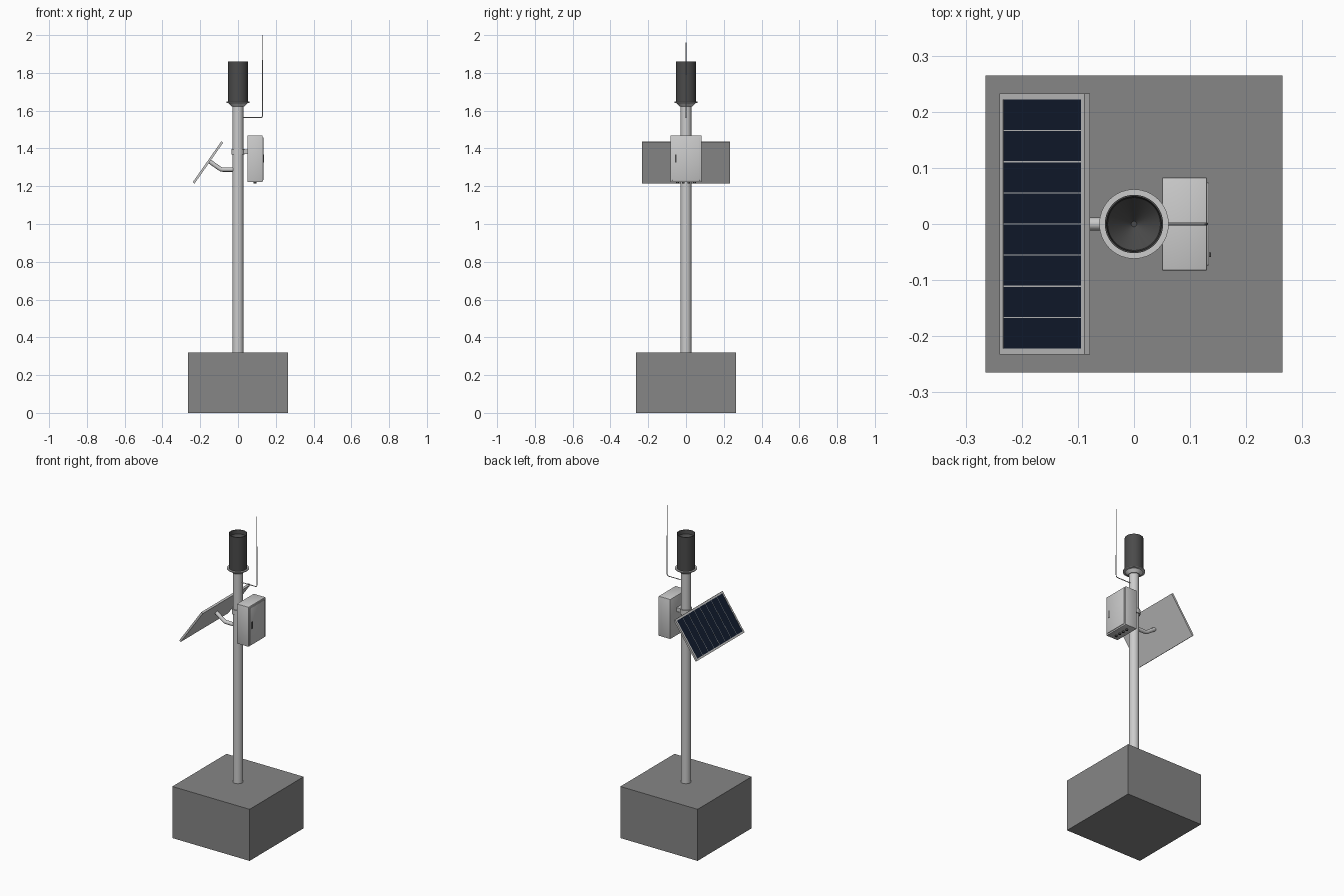
import bpy, bmesh, math
from mathutils import Matrix, Vector

if "Cube" in bpy.data.objects:
    bpy.data.objects.remove(bpy.data.objects["Cube"])


def mat(name, col):
    m = bpy.data.materials.new(name)
    m.diffuse_color = (*col, 1)
    m.use_nodes = True
    m.node_tree.nodes["Principled BSDF"].inputs["Base Color"].default_value = m.diffuse_color
    return m


DARK = mat("dark_grey", (0.07, 0.07, 0.07))
NAVY = mat("navy_cells", (0.006, 0.012, 0.03))
CONCRETE = mat("concrete", (0.24, 0.24, 0.24))


def finish(name, bm, material=None, smooth=False, matrix=None):
    bmesh.ops.recalc_face_normals(bm, faces=bm.faces)
    me = bpy.data.meshes.new(name)
    bm.to_mesh(me)
    bm.free()
    ob = bpy.data.objects.new(name, me)
    bpy.context.collection.objects.link(ob)
    if matrix:
        ob.matrix_world = matrix
    if material:
        me.materials.append(material)
    if smooth:
        bpy.ops.object.select_all(action='DESELECT')
        ob.select_set(True)
        bpy.context.view_layer.objects.active = ob
        bpy.ops.object.shade_smooth_by_angle(angle=math.radians(35))
    return ob


def box(name, lo, hi, material=None, bevel=0, matrix=None):
    bm = bmesh.new()
    lo, hi = Vector(lo), Vector(hi)
    bmesh.ops.create_cube(bm, size=1, matrix=Matrix.Translation((lo + hi) / 2)
                          @ Matrix.Diagonal((*(hi - lo), 1)))
    if bevel:
        bmesh.ops.bevel(bm, geom=bm.edges[:], offset=bevel, segments=2,
                        affect='EDGES', profile=0.5)
    return finish(name, bm, material, bool(bevel), matrix)


def lathe(name, profile, material=None, segs=32, matrix=None):
    # revolve (radius, z) points about the z axis
    bm = bmesh.new()
    vs = [bm.verts.new((r, 0, z)) for r, z in profile]
    es = [bm.edges.new(p) for p in zip(vs, vs[1:])]
    bmesh.ops.spin(bm, geom=vs + es, cent=(0, 0, 0), axis=(0, 0, 1),
                   angle=2 * math.pi, steps=segs)
    bmesh.ops.remove_doubles(bm, verts=bm.verts, dist=1e-5)
    return finish(name, bm, material, True, matrix)


def tube(name, pts, radius, sides=16):
    # sweep a tapering circle along (x, z) points in the y = 0 plane
    bm = bmesh.new()
    pts = [Vector((x, 0, z)) for x, z in pts]
    rings = []
    for i, p in enumerate(pts):
        t = (pts[min(i + 1, len(pts) - 1)] - pts[max(i - 1, 0)]).normalized()
        n = Vector((-t.z, 0, t.x))
        r = radius[i] if isinstance(radius, list) else radius
        rings.append([bm.verts.new(p + r * (n * math.cos(a) + Vector((0, 1, 0)) * math.sin(a)))
                      for a in (2 * math.pi * k / sides for k in range(sides))])
    for a, b in zip(rings, rings[1:]):
        for k in range(sides):
            j = (k + 1) % sides
            bm.faces.new((a[k], a[j], b[j], b[k]))
    bm.faces.new(rings[0])
    bm.faces.new(rings[-1])
    return finish(name, bm, None, True)


# Foundation and mast
box("concrete_base", (-0.265, -0.265, 0), (0.265, 0.265, 0.32), CONCRETE)
lathe("mast", [(0, 0.31), (0.029, 0.31), (0.029, 1.642), (0, 1.642)])

# Rain gauge: mounting flange and open-topped funnel cylinder
lathe("gauge_flange", [(0, 1.622), (0.033, 1.622), (0.05, 1.640), (0.062, 1.642),
                       (0.062, 1.648), (0, 1.648)])
lathe("rain_gauge", [(0, 1.648), (0.052, 1.648), (0.052, 1.86), (0.049, 1.86),
                     (0.047, 1.835), (0.005, 1.785), (0, 1.785)], DARK, 48)

# Equipment box with door, latch, cable glands and mast bracket
box("equipment_box", (0.05, -0.083, 1.222), (0.130, 0.083, 1.468), None, 0.002)
box("box_door", (0.129, -0.074, 1.231), (0.134, 0.074, 1.459), None, 0.002)
box("door_latch", (0.133, -0.059, 1.325), (0.137, -0.051, 1.368), DARK)
for i in range(4):
    at = Matrix.Translation((0.09, -0.045 + 0.03 * i, 0))
    lathe(f"cable_gland_{i + 1}", [(0, 1.214), (0.007, 1.214), (0.007, 1.224), (0, 1.224)],
          DARK, 12, at)
lathe("mast_clamp", [(0.028, 1.367), (0.035, 1.367), (0.035, 1.397), (0.028, 1.397)])
box("box_bracket", (0.028, -0.02, 1.370), (0.052, 0.02, 1.394))

# Bent arm carrying the solar panel
tube("panel_arm", [(-0.02, 1.288), (-0.08, 1.288), (-0.09, 1.290), (-0.099, 1.295),
                   (-0.153, 1.333)], 0.0115)

# Solar panel, built flat then tilted to face -x and up
tilt = Matrix.Translation((-0.159, 0, 1.326)) @ Matrix.Rotation(math.radians(-55), 4, 'Y')
L, W, T, B = 0.132, 0.233, 0.006, 0.011
box("panel_back", (-L, -W, -T), (L, W, 0.003), matrix=tilt)
box("panel_cells", (-L + B, -W + B, 0.002), (L - B, W - B, 0.0048), NAVY, matrix=tilt)
for s, side in ((-1, "a"), (1, "b")):
    x0, x1 = sorted((s * L, s * (L - B)))
    y0, y1 = sorted((s * W, s * (W - B)))
    box("panel_frame_end_" + side, (x0, -W, 0.002), (x1, W, T), matrix=tilt)
    box("panel_frame_side_" + side, (-L + B, y0, 0.002), (L - B, y1, T), matrix=tilt)
for i in range(1, 8):
    y = -W + B + i * (W - B) / 4
    box(f"cell_divider_{i}", (-L + B, y - 0.001, 0.004), (L - B, y + 0.001, 0.0051), matrix=tilt)

# Whip antenna on a short bent rod
tube("whip_antenna", [(0.02, 1.563), (0.12, 1.563), (0.126, 1.565), (0.129, 1.570),
                      (0.130, 1.58), (0.130, 1.75), (0.130, 2.0)],
     [0.0025] * 5 + [0.002, 0.0012], 8)
